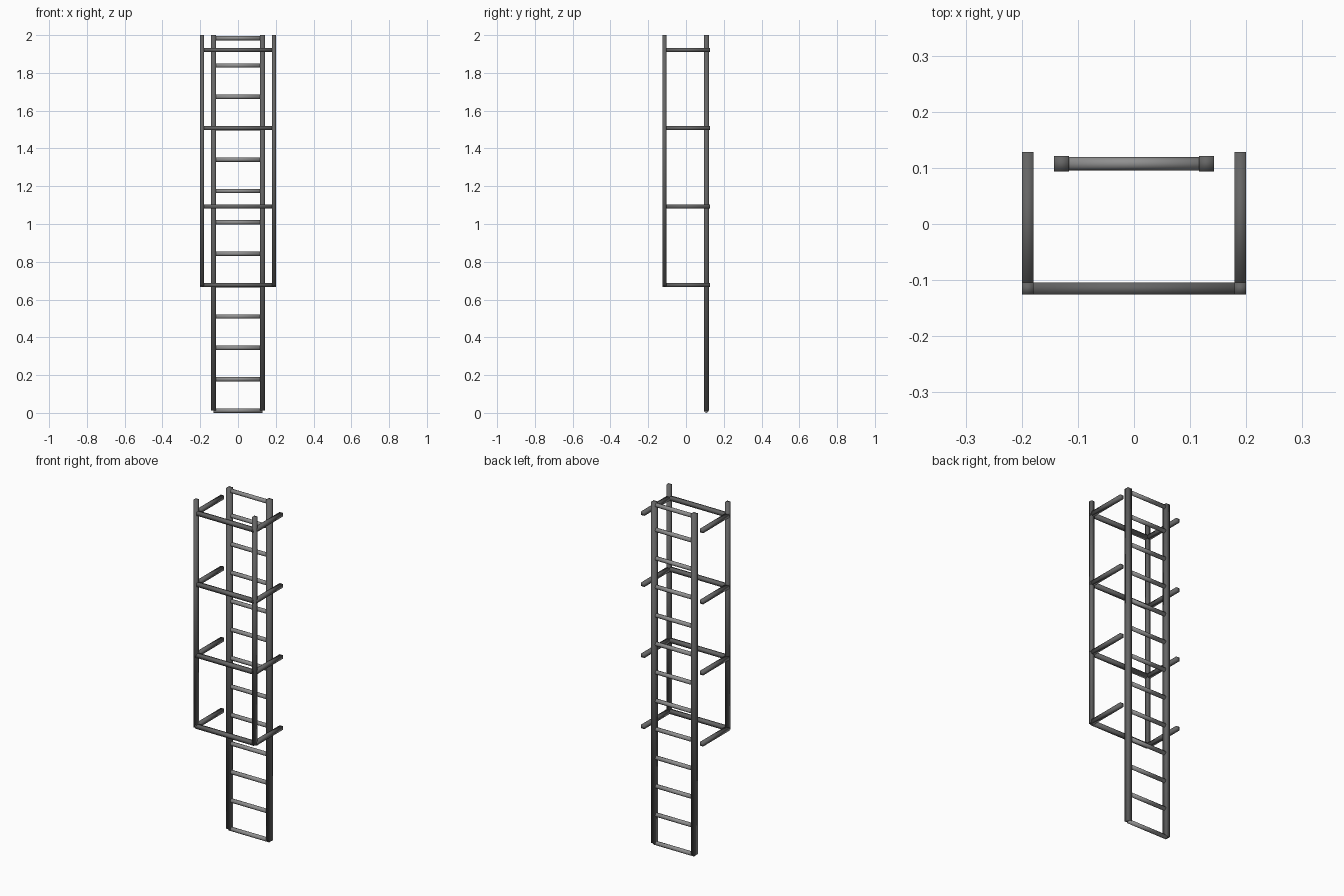
import bpy
import math

if "Cube" in bpy.data.objects:
    bpy.data.objects.remove(bpy.data.objects["Cube"])


def paint(name, v):
    m = bpy.data.materials.new(name)
    m.diffuse_color = (v, v, v, 1)
    m.use_nodes = True
    m.node_tree.nodes["Principled BSDF"].inputs["Base Color"].default_value = m.diffuse_color
    return m


DARK = paint("dark_steel", 0.13)
LIGHT = paint("rung_steel", 0.28)


def bar(name, lo, hi):
    """Square-section bar given by its opposite corners."""
    c = [(a + b) / 2 for a, b in zip(lo, hi)]
    bpy.ops.mesh.primitive_cube_add(size=1, location=c)
    o = bpy.context.object
    o.name = name
    o.scale = [b - a for a, b in zip(lo, hi)]
    bpy.ops.object.transform_apply(location=False, rotation=False, scale=True)
    bpy.ops.object.shade_smooth()
    o.data.materials.append(DARK)
    return o


RAIL_X, RAIL_Y, RAIL_H = 0.129, 0.1075, 0.0135
CAGE_X, CAGE_Y, CAGE_H = 0.1895, -0.115, 0.0105

for side, s in (("left", -1), ("right", 1)):
    # ladder side rails
    x = s * RAIL_X
    bar(f"{side}_rail", (x - RAIL_H, RAIL_Y - RAIL_H, 0.012),
        (x + RAIL_H, RAIL_Y + RAIL_H, 2.0))
    # cage uprights
    x = s * CAGE_X
    bar(f"{side}_cage_upright", (x - CAGE_H, CAGE_Y - CAGE_H, 0.672),
        (x + CAGE_H, CAGE_Y + CAGE_H, 2.0))

# round rungs, the last one sits just under the rail tops
rung_heights = [0.012 + 0.1661 * i for i in range(12)] + [1.984]
for z in rung_heights:
    bpy.ops.mesh.primitive_cylinder_add(
        vertices=12, radius=0.0118, depth=2 * RAIL_X,
        location=(0, RAIL_Y, z), rotation=(0, math.pi / 2, 0))
    rung = bpy.context.object
    rung.name = "rung"
    bpy.ops.object.shade_smooth()
    rung.data.materials.append(LIGHT)

# U-shaped cage hoops: a front bar and two arms reaching back
for i in range(4):
    z = 0.678 + 0.4147 * i
    bar("hoop_front", (-CAGE_X, CAGE_Y - CAGE_H, z - CAGE_H),
        (CAGE_X, CAGE_Y + CAGE_H, z + CAGE_H))
    for side, s in (("left", -1), ("right", 1)):
        x = s * CAGE_X
        bar(f"hoop_{side}_arm", (x - CAGE_H, CAGE_Y, z - CAGE_H),
            (x + CAGE_H, 0.128, z + CAGE_H))
